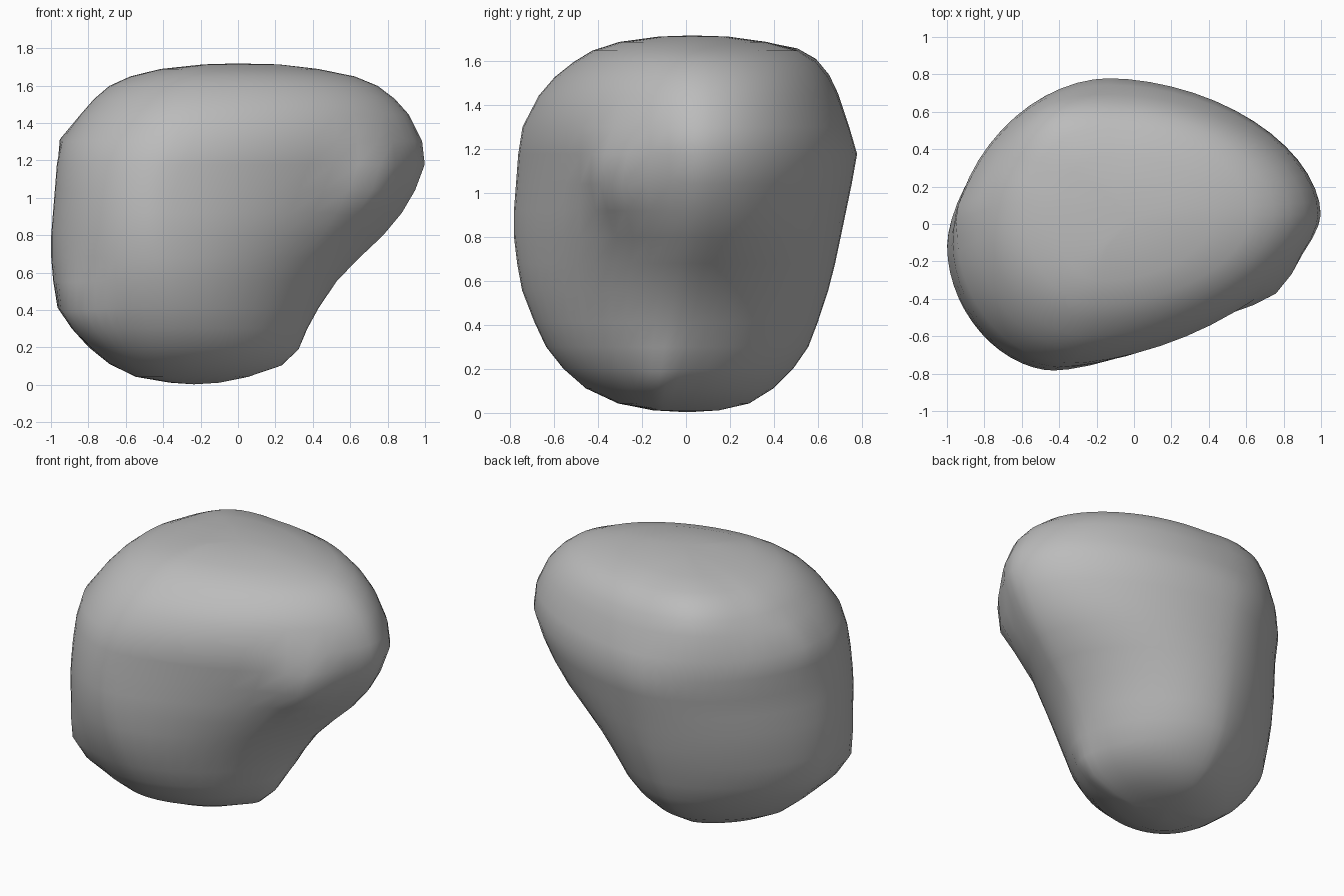
import bpy, bmesh, math
from mathutils import Vector

cube = bpy.data.objects.get("Cube")
if cube:
    bpy.data.objects.remove(cube, do_unlink=True)

grey = bpy.data.materials.new("stone grey")
grey.use_nodes = True
colour = (0.5, 0.5, 0.5, 1)
grey.diffuse_color = colour
grey.node_tree.nodes["Principled BSDF"].inputs["Base Color"].default_value = colour

# Slices: height, left, right, front, back
SLICES = [
    (.01, -.36, -.10, -.15, .15),
    (.04, -.55, .05, -.31, .29),
    (.11, -.69, .23, -.46, .40),
    (.2, -.80, .31, -.56, .49),
    (.3, -.89, .37, -.64, .56),
    (.41, -.97, .43, -.69, .60),
    (.56, -.99, .53, -.75, .65),
    (.68, -1.0, .65, -.77, .68),
    (.8, -1.0, .78, -.785, .705),
    (.92, -.99, .88, -.785, .73),
    (1.04, -.98, .95, -.775, .755),
    (1.18, -.97, 1.005, -.765, .785),
    (1.3, -.95, .99, -.75, .745),
    (1.45, -.84, .915, -.67, .69),
    (1.53, -.77, .84, -.60, .65),
    (1.6, -.69, .75, -.51, .595),
    (1.65, -.58, .63, -.43, .52),
    (1.69, -.42, .43, -.31, .37),
    (1.715, -.18, .22, -.12, .19),
]
SEGMENTS = 56

# Blunt knobs: centre, radius, outward push
KNOBS = [
    ((.74, -.33, 1.05), .26, (.05, -.11, 0)),
    ((.3, -.12, .16), .15, (.03, 0, -.02)),
    ((-.95, .07, 1.31), .15, (-.03, 0, .02)),
    ((-.85, -.42, .36), .3, (-.03, -.05, -.03)),
    ((-.4, .55, 1.5), .35, (-.03, .03, .03)),
]


def blend(z, low, mid, high):
    """Drift of a value from base through the middle to the top."""
    if z < .8:
        return low + (mid - low) * z / .8
    return mid + (high - mid) * max(0, z - 1.1) / .62


def ring(bm, z, left, right, front, back):
    front_x = blend(z, -.3, -.43, -.15)
    back_x = blend(z, -.25, -.15, -.05)
    left_y = blend(z, 0, -.13, .06)
    right_y = blend(z, -.12, .05, .05)
    # Roundness of each quarter
    quarters = {
        (True, True): blend(z, 1.05, 1.1, 1.05),
        (False, True): blend(z, 1.4, 1.12, .85),
        (False, False): blend(z, .8, 1.08, .95),
        (True, False): blend(z, 1.15, 1.28, 1.05),
    }
    verts = []
    for i in range(SEGMENTS):
        a = math.tau * i / SEGMENTS
        c, s = math.cos(a), math.sin(a)
        side_x, side_y = (right, right_y) if c > 0 else (left, left_y)
        end_x, end_y = (back_x, back) if s > 0 else (front_x, front)
        power = quarters[c > 0, s > 0]
        x = end_x + (side_x - end_x) * abs(c) ** power
        y = side_y + (end_y - side_y) * abs(s) ** power
        verts.append(bm.verts.new((x, y, z)))
    return verts


# Boulder skin, lofted through the slices and closed at both ends
bm = bmesh.new()
rings = [ring(bm, *s) for s in SLICES]
for low, high in zip(rings, rings[1:]):
    for i in range(SEGMENTS):
        j = (i + 1) % SEGMENTS
        bm.faces.new((low[i], low[j], high[j], high[i]))
for loop, z in ((rings[0][::-1], 0), (rings[-1], 1.72)):
    tip = bm.verts.new((-.23 if z == 0 else 0, .02, z))
    for i in range(SEGMENTS):
        bm.faces.new((loop[i], loop[(i + 1) % SEGMENTS], tip))
bmesh.ops.recalc_face_normals(bm, faces=bm.faces)

# Knobs pulled out of the skin
for centre, radius, push in KNOBS:
    for v in bm.verts:
        reach = max(0, 1 - (v.co - Vector(centre)).length / radius)
        v.co += Vector(push) * reach

mesh = bpy.data.meshes.new("boulder")
bm.to_mesh(mesh)
bm.free()
mesh.materials.append(grey)
mesh.shade_smooth()
boulder = bpy.data.objects.new("boulder", mesh)
bpy.context.collection.objects.link(boulder)

# Soften the slice lines
smooth = boulder.modifiers.new("Soften", "SMOOTH")
smooth.factor = 0.3
smooth.iterations = 2
